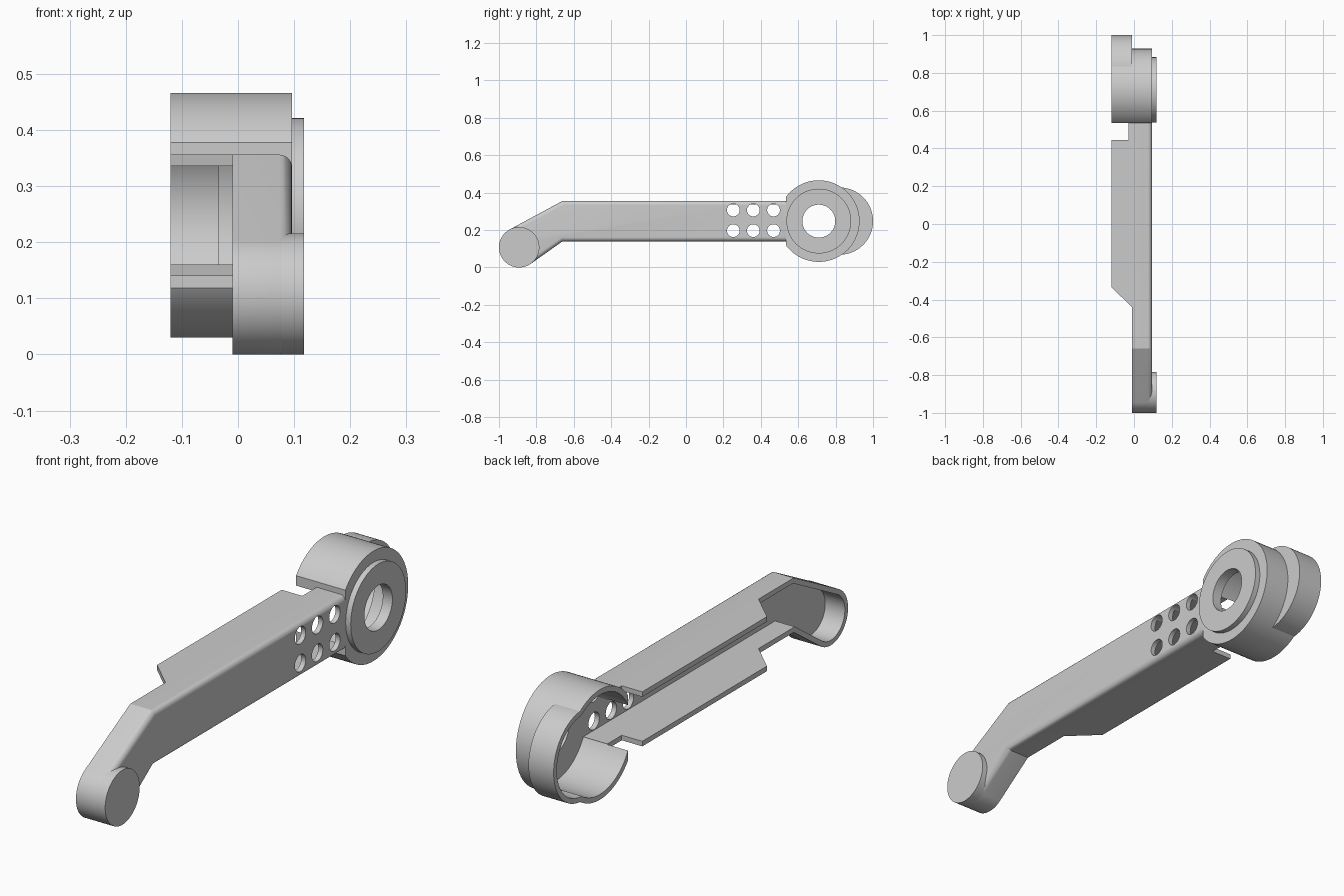
import bpy, bmesh
from math import sin, cos, pi, atan2, asin, hypot

if "Cube" in bpy.data.objects:
    bpy.data.objects.remove(bpy.data.objects["Cube"])

RING, LOBE, FOOT = (0.71, 0.248), (0.82, 0.248), (-0.892, 0.108)


def prism(name, pts, lo, hi, axis='X', bevel=0.0, open_y=None):
    """Extrude a profile: (y, z) along X, or (x, y) along Z. Optionally round the hi rim."""
    place = (lambda p, h: (h, p[0], p[1])) if axis == 'X' else (lambda p, h: (p[0], p[1], h))
    bm = bmesh.new()
    a = [bm.verts.new(place(p, lo)) for p in pts]
    b = [bm.verts.new(place(p, hi)) for p in pts]
    bm.faces.new(a)
    bm.faces.new(b)
    n = len(pts)
    for i in range(n):
        j = (i + 1) % n
        bm.faces.new((a[i], a[j], b[j], b[i]))
    bmesh.ops.recalc_face_normals(bm, faces=bm.faces)
    if bevel:
        top = set(b)
        rim = [e for e in bm.edges if all(v in top for v in e.verts)
               and not all(abs(v.co.y - open_y) < 1e-5 for v in e.verts)]
        bmesh.ops.bevel(bm, geom=rim, offset=bevel, segments=6, profile=0.5, affect='EDGES')
    me = bpy.data.meshes.new(name)
    bm.to_mesh(me)
    bm.free()
    ob = bpy.data.objects.new(name, me)
    bpy.context.collection.objects.link(ob)
    return ob


def circle(c, r, n=96):
    return [(c[0] + r * cos(2 * pi * i / n), c[1] + r * sin(2 * pi * i / n)) for i in range(n)]


def combine(ob, tool, op='DIFFERENCE'):
    m = ob.modifiers.new(op, 'BOOLEAN')
    m.operation, m.object, m.solver = op, tool, 'EXACT'
    bpy.context.view_layer.objects.active = ob
    bpy.ops.object.modifier_apply(modifier=m.name)
    bpy.data.objects.remove(tool)


def arm_outline(end_y, top, bottom, r, n=40):
    """Straight bar bending down, tangent to the round foot."""
    def tangent_angle(p, side):
        dy, dz = p[0] - FOOT[0], p[1] - FOOT[1]
        return atan2(dz, dy) + side * (pi / 2 - asin(r / hypot(dy, dz)))
    a0, a1 = tangent_angle(top, 1), tangent_angle(bottom, -1) + 2 * pi
    arc = [(FOOT[0] + r * cos(a0 + (a1 - a0) * i / n),
            FOOT[1] + r * sin(a0 + (a1 - a0) * i / n)) for i in range(n + 1)]
    return [(end_y, top[1]), top] + arc + [bottom, (end_y, bottom[1])]


# Arm: hollow channel open on the -x side
arm = prism("arm_shell", arm_outline(0.535, (-0.66, 0.356), (-0.66, 0.14), 0.108),
            -0.12, 0.096, bevel=0.022, open_y=0.535)
combine(arm, prism("cut", arm_outline(0.6, (-0.655, 0.336), (-0.6664, 0.16), 0.088), -0.2, 0.076))
# Flange outline: shallow with a chamfer at the foot end, notch at the ring end
combine(arm, prism("cut", [(-0.3, -1.2), (-0.01, -1.2), (-0.01, -0.44), (-0.12, -0.335),
                           (-0.3, -0.335)], -0.1, 0.6, 'Z'))
combine(arm, prism("cut", [(-0.3, 0.445), (-0.03, 0.445), (-0.03, 0.7), (-0.3, 0.7)],
                   -0.1, 0.6, 'Z'))
# Six round holes
for y in (0.253, 0.36, 0.468):
    for z in (0.197, 0.307):
        combine(arm, prism("cut", circle((y, z), 0.034, 40), 0.0, 0.2))

# Foot disc
foot = prism("foot_disc", circle(FOOT, 0.108), 0.077, 0.118)

# Ring housing with a shallower offset lobe, hollowed from the -x side
ring = prism("ring_housing", circle(RING, 0.218), -0.12, 0.096)
combine(ring, prism("lobe", circle(LOBE, 0.18), -0.12, -0.01), 'UNION')
combine(ring, prism("cut", circle(RING, 0.197), -0.2, 0.076))
combine(ring, prism("cut", circle(LOBE, 0.16), -0.2, -0.035))
combine(ring, prism("raised_disc", circle(RING, 0.173), 0.08, 0.118), 'UNION')
combine(ring, prism("cut", circle(RING, 0.088, 64), 0.0, 0.2))
combine(ring, prism("cut", [(-0.3, 0.3), (0.3, 0.3), (0.3, 0.535), (-0.3, 0.535)],
                    -0.1, 0.6, 'Z'))

# Smooth shading with sharp edges kept
for ob in (arm, foot, ring):
    bpy.ops.object.select_all(action='DESELECT')
    ob.select_set(True)
    bpy.context.view_layer.objects.active = ob
    bpy.ops.object.shade_smooth_by_angle(angle=pi / 7)
